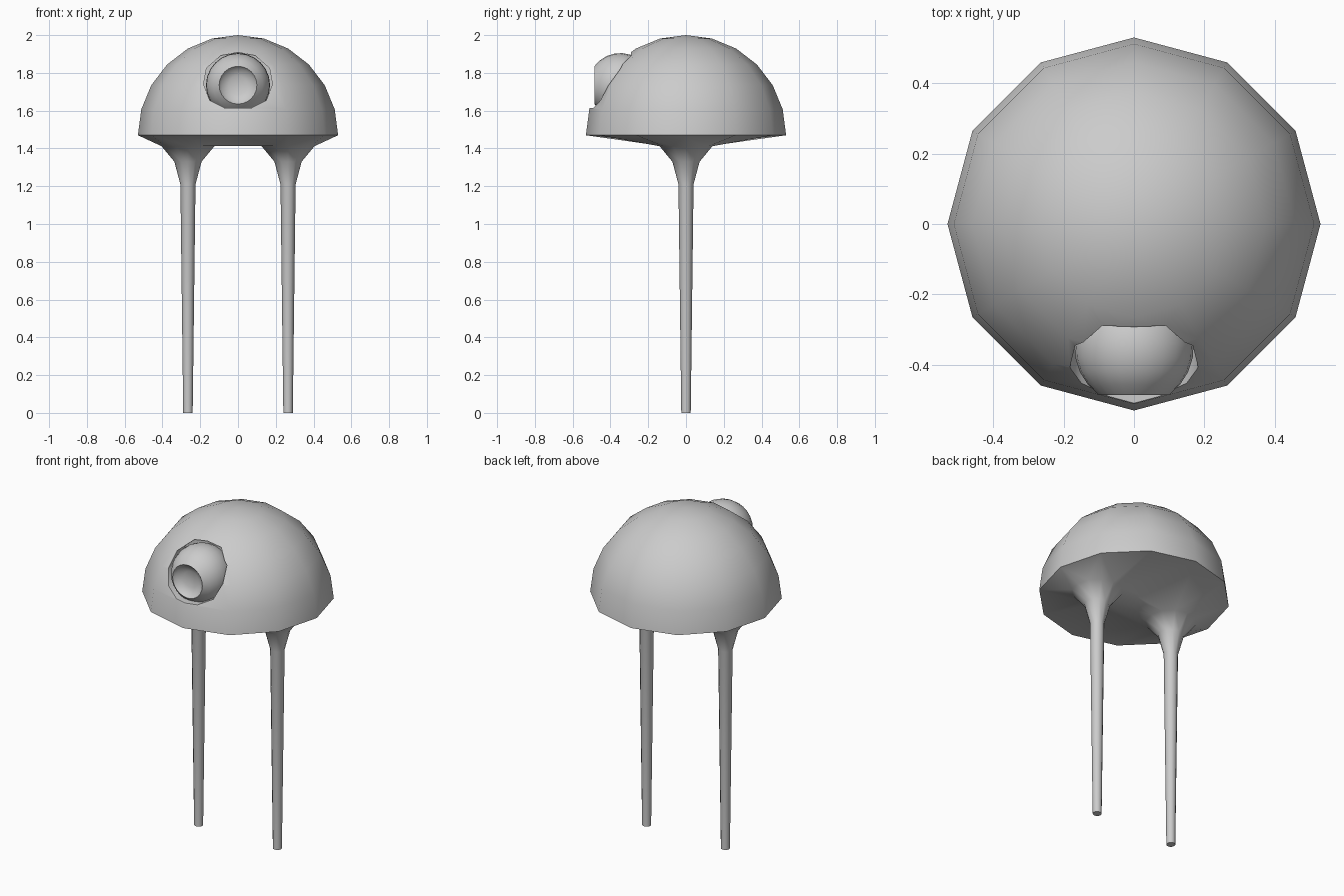
import bpy, bmesh
from math import sin, cos, pi, radians, sqrt, asin
from mathutils import Vector, Matrix

cube = bpy.data.objects.get("Cube")
if cube:
    bpy.data.objects.remove(cube, do_unlink=True)

grey = bpy.data.materials.new("plain_grey")
grey.use_nodes = True
colour = (0.6, 0.6, 0.6, 1)
grey.diffuse_color = colour
grey.node_tree.nodes["Principled BSDF"].inputs["Base Color"].default_value = colour


def lathe(bm, profile, sides, place):
    """Spin (radius, height) rings about z; zero radius makes a pole. Returns the rings."""
    rings = []
    for r, h in profile:
        count = 1 if r < 1e-6 else sides
        rings.append([bm.verts.new(place @ Vector((r * cos(2 * pi * i / sides),
                                                   r * sin(2 * pi * i / sides), h)))
                      for i in range(count)])
    for a, b in zip(rings, rings[1:]):
        for i in range(sides):
            quad = [a[i % len(a)], a[(i + 1) % len(a)], b[(i + 1) % len(b)], b[i % len(b)]]
            bm.faces.new(list(dict.fromkeys(quad)))
    return rings


def finish(bm, name):
    bmesh.ops.recalc_face_normals(bm, faces=bm.faces[:])
    mesh = bpy.data.meshes.new(name)
    bm.to_mesh(mesh)
    bm.free()
    mesh.materials.append(grey)
    ob = bpy.data.objects.new(name, mesh)
    bpy.context.collection.objects.link(ob)
    return ob


def activate(ob):
    bpy.ops.object.select_all(action='DESELECT')
    ob.select_set(True)
    bpy.context.view_layer.objects.active = ob


def smooth(ob, angle):
    activate(ob)
    bpy.ops.object.shade_smooth_by_angle(angle=radians(angle))


# Dome: twelve-sided half sphere
R, RIM, SIDES = 0.53, 1.47, 12
bm = bmesh.new()
arc = [(R * cos(radians(a)), RIM + R * sin(radians(a))) for a in range(0, 90, 15)]
rim = lathe(bm, arc + [(0, RIM + R)], SIDES, Matrix())[0]

# Legs: thin tapering stalks that flare into the underside
leg_profile = [(0.14, 1.412), (0.072, 1.33), (0.04, 1.21), (0.025, 0)]
borders = [rim]
for side in (-1, 1):
    rings = lathe(bm, leg_profile, SIDES, Matrix.Translation((side * 0.265, 0, 0)))
    bm.faces.new(rings[-1])
    borders.append(rings[0])

# Underside: fill between the rim and the two leg flares
edges = [bm.edges.get((loop[i - 1], loop[i])) for loop in borders for i in range(SIDES)]
bmesh.ops.triangle_fill(bm, use_beauty=True, edges=edges, normal=(0, 0, -1))
body = finish(bm, "body_and_legs")

# Eye socket: cut straight into the front of the dome
half = [(0.07, 1.614), (0.15, 1.655), (0.182, 1.74), (0.167, 1.825), (0.09, 1.892)]
outline = half + [(0, 1.908)] + [(-x, z) for x, z in reversed(half)]
bm = bmesh.new()
face = bm.faces.new([bm.verts.new((x, -0.7, z)) for x, z in outline])
extruded = bmesh.ops.extrude_face_region(bm, geom=[face])["geom"]
bmesh.ops.translate(bm, vec=(0, 0.43, 0),
                    verts=[v for v in extruded if isinstance(v, bmesh.types.BMVert)])
cutter = finish(bm, "socket_cutter")
cutter.hide_render = True
cut = body.modifiers.new("socket", 'BOOLEAN')
cut.operation, cut.solver, cut.object = 'DIFFERENCE', 'EXACT', cutter
activate(body)
bpy.ops.object.modifier_apply(modifier=cut.name)
bpy.data.objects.remove(cutter, do_unlink=True)
smooth(body, 60)

# Eye: ball facing forward with a shallow round dish in its front
r, dish = 0.17, 0.1
tip = pi / 2 - asin(dish / r)
front = sqrt(r * r - dish * dish)
steps = 10
ball = [(r * cos(a), r * sin(a)) for a in
        (-pi / 2 + (tip + pi / 2) * i / steps for i in range(steps + 1))]
hollow = [(dish * cos(a), front - 0.04 * sin(a)) for a in (pi / 6, pi / 3, pi / 2)]
bm = bmesh.new()
lathe(bm, ball + hollow, 24,
      Matrix.Translation((0, -0.348, 1.735)) @ Matrix.Rotation(pi / 2, 4, 'X'))
smooth(finish(bm, "eye"), 40)
